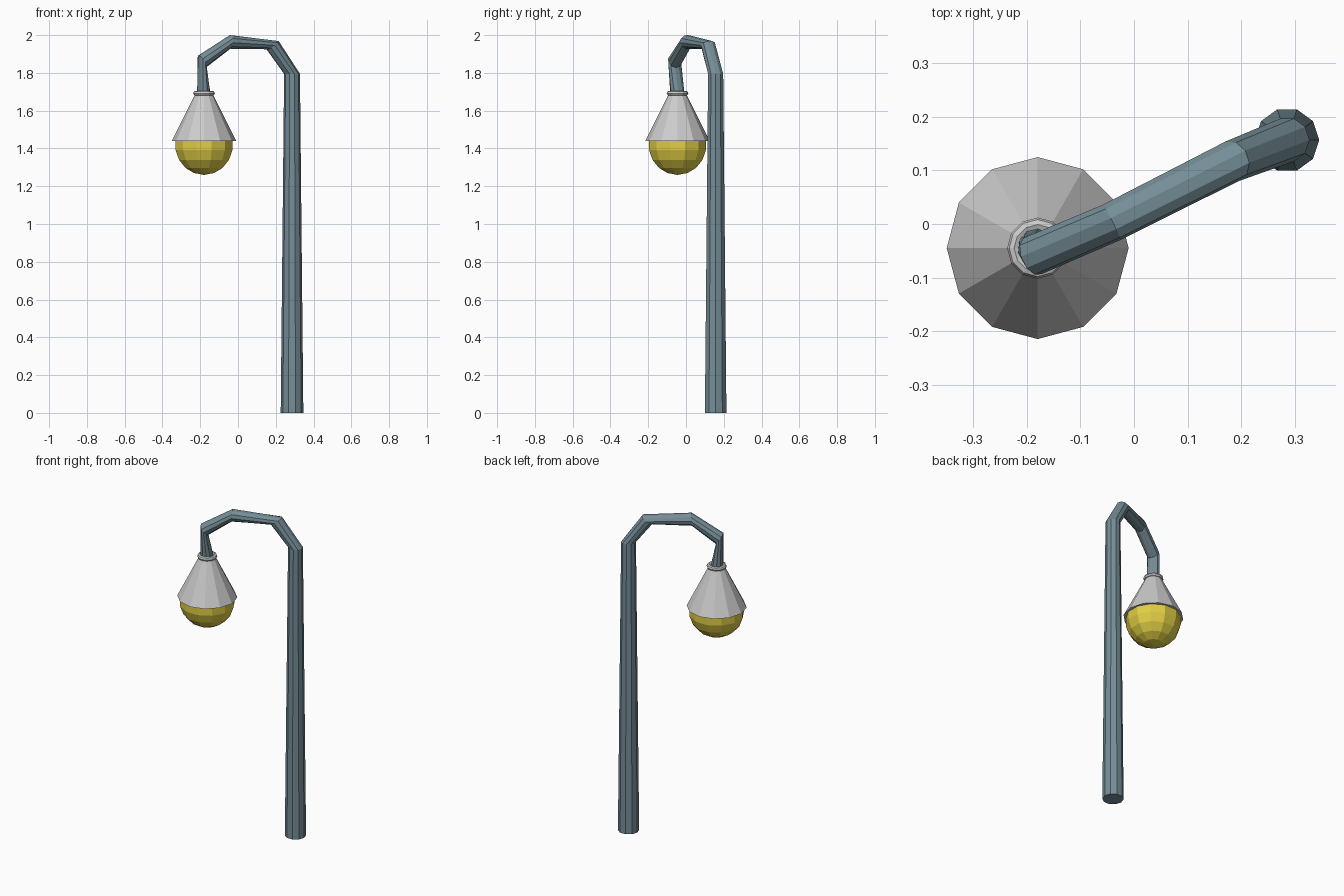
import bpy, bmesh, math
from mathutils import Vector, Matrix

if "Cube" in bpy.data.objects:
    bpy.data.objects.remove(bpy.data.objects["Cube"])

LAMP = (-0.18, -0.045)   # lamp axis in plan


def material(name, rgb):
    m = bpy.data.materials.new(name)
    m.diffuse_color = (*rgb, 1)
    m.use_nodes = True
    m.node_tree.nodes["Principled BSDF"].inputs["Base Color"].default_value = m.diffuse_color
    return m


def finish(name, bm, mat=None):
    bmesh.ops.recalc_face_normals(bm, faces=bm.faces)
    me = bpy.data.meshes.new(name)
    bm.to_mesh(me)
    bm.free()
    ob = bpy.data.objects.new(name, me)
    bpy.context.collection.objects.link(ob)
    if mat:
        me.materials.append(mat)
    return ob


def bridge(bm, a, b):
    for i in range(len(a)):
        j = (i + 1) % len(a)
        bm.faces.new((a[i], a[j], b[j], b[i]))


# Pole: ten-sided tube swept along the crook, each ring square to the segment before it
path = [((0.286, 0.157, 0.0), 0.060), ((0.286, 0.157, 1.795), 0.042),
        ((0.183, 0.117, 1.947), 0.039), ((-0.042, 0.003, 1.964), 0.037),
        ((-0.19, -0.06, 1.86), 0.038), ((*LAMP, 1.68), 0.038)]
bm = bmesh.new()
rings = []
prev = Vector((0, 0, 1))
rot = Matrix.Identity(3)
for k, (p, r) in enumerate(path):
    p = Vector(p)
    if k:
        d = (p - Vector(path[k - 1][0])).normalized()
        if k == len(path) - 1:
            d = Vector((0, 0, -1))
        rot = prev.rotation_difference(d).to_matrix() @ rot
        prev = d
    rings.append([bm.verts.new(p + rot @ Vector((r * math.cos(a), r * math.sin(a), 0)))
                  for a in (i * math.tau / 10 for i in range(10))])
for a, b in zip(rings, rings[1:]):
    bridge(bm, a, b)
bm.faces.new(rings[0])
bm.faces.new(rings[-1])
finish("pole", bm, material("painted_metal", (0.18, 0.27, 0.31)))

# Shade: twelve-sided truncated cone
bm = bmesh.new()
shade = [[bm.verts.new((LAMP[0] + r * math.cos(i * math.tau / 12),
                        LAMP[1] + r * math.sin(i * math.tau / 12), z)) for i in range(12)]
         for r, z in ((0.17, 1.44), (0.045, 1.69))]
bridge(bm, *shade)
for ring in shade:
    bm.faces.new(ring)
finish("shade", bm)

# Collar ring where the pole meets the shade
bpy.ops.mesh.primitive_torus_add(location=(*LAMP, 1.692), major_radius=0.044, minor_radius=0.013,
                                 major_segments=12, minor_segments=8)
bpy.context.object.name = "collar"

# Globe: low-poly sphere, cut off inside the shade
bm = bmesh.new()
bmesh.ops.create_uvsphere(bm, u_segments=12, v_segments=9, radius=0.158,
                          matrix=Matrix.Translation((*LAMP, 1.418)) @ Matrix.Rotation(math.radians(15), 4, 'Z'))
bmesh.ops.delete(bm, geom=[v for v in bm.verts if v.co.z > 1.455], context='VERTS')
bmesh.ops.holes_fill(bm, edges=[e for e in bm.edges if e.is_boundary], sides=0)
finish("globe", bm, material("yellow_glass", (0.75, 0.62, 0.06)))
